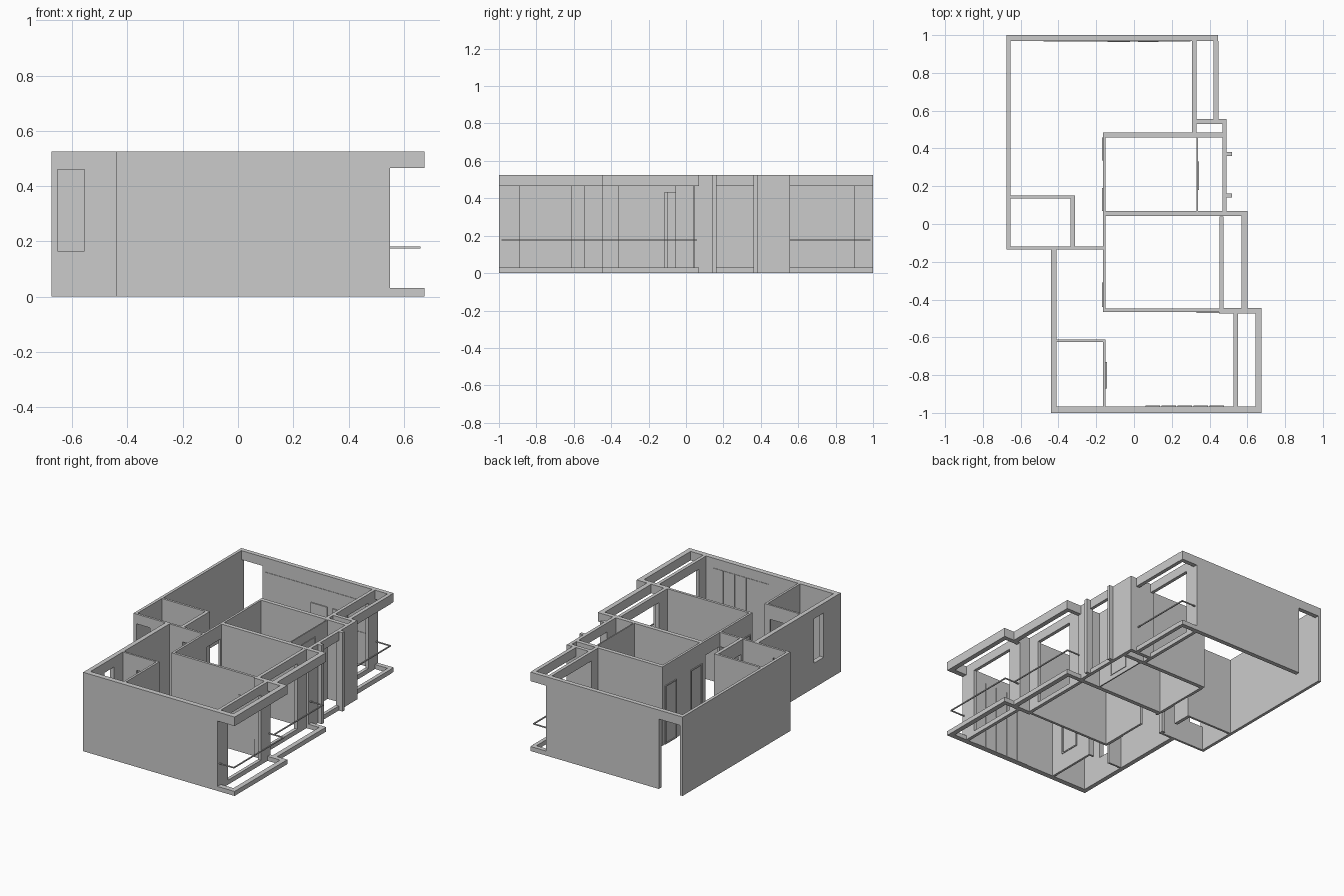
import bpy, bmesh

if "Cube" in bpy.data.objects:
    bpy.data.objects.remove(bpy.data.objects["Cube"])

H, LINTEL, CURB = 0.525, 0.465, 0.03   # wall height, underside of beams, balcony kerb


def build(name, boxes):
    """One object from a list of axis-aligned boxes (x0, x1, y0, y1, z0, z1)."""
    bm = bmesh.new()
    for x0, x1, y0, y1, z0, z1 in boxes:
        v = bmesh.ops.create_cube(bm, size=1)['verts']
        bmesh.ops.scale(bm, vec=(x1 - x0, y1 - y0, z1 - z0), verts=v)
        bmesh.ops.translate(bm, vec=((x0 + x1) / 2, (y0 + y1) / 2, (z0 + z1) / 2), verts=v)
    me = bpy.data.meshes.new(name)
    bm.to_mesh(me)
    bm.free()
    ob = bpy.data.objects.new(name, me)
    bpy.context.collection.objects.link(ob)
    return ob


def wall(name, x0, x1, y0, y1, *openings):
    """Straight wall; each opening is (start, end, z0, z1) along its long axis."""
    along_x = (x1 - x0) > (y1 - y0)
    start, end = (x0, x1) if along_x else (y0, y1)
    boxes = []

    def piece(a, b, z0, z1):
        if b - a > 1e-4 and z1 - z0 > 1e-4:
            boxes.append((a, b, y0, y1, z0, z1) if along_x else (x0, x1, a, b, z0, z1))

    for a, b, z0, z1 in sorted(openings):
        piece(start, a, 0, H)
        piece(a, b, 0, z0)
        piece(a, b, z1, H)
        start = b
    piece(start, end, 0, H)
    return build(name, boxes)


def frame(name, x0, x1, y0, y1, z0=0.115, z1=0.38, w=0.008):
    """Thin rectangular frame on a wall that runs along y."""
    build(name, [(x0, x1, y0, y0 + w, z0, z1), (x0, x1, y1 - w, y1, z0, z1),
                 (x0, x1, y0 + w, y1 - w, z0, z0 + w), (x0, x1, y0 + w, y1 - w, z1 - w, z1)])


# Outer walls
wall("left_wall_rear", -0.675, -0.655, -0.135, 0.97)
wall("back_wall", -0.675, 0.445, 0.97, 1.0,
     (-0.655, -0.50, 0, LINTEL), (0.33, 0.445, CURB, LINTEL))
wall("left_wall_front", -0.44, -0.41, -0.965, -0.135, (-0.82, -0.72, 0.165, 0.46))
wall("front_wall", -0.44, 0.675, -1.0, -0.965, (0.55, 0.675, CURB, LINTEL))
wall("step_wall", -0.655, -0.15, -0.135, -0.12,
     (-0.654, -0.555, 0.165, 0.46), (-0.315, -0.165, 0, 0.43))

# Glazed walls onto the balconies
wall("living_window_wall", 0.308, 0.33, 0.485, 0.97, (0.555, 0.90, CURB, LINTEL))
wall("middle_window_wall", 0.452, 0.475, -0.445, 0.04, (-0.36, -0.055, CURB, LINTEL))
wall("bedroom_window_wall", 0.528, 0.55, -0.965, -0.475, (-0.89, -0.545, CURB, LINTEL))
wall("closet_window_wall", 0.468, 0.49, 0.07, 0.53, (0.16, 0.36, CURB, LINTEL))

# Partition walls
wall("shaft_wall", 0.308, 0.49, 0.53, 0.555)
wall("rear_partition", -0.165, 0.468, 0.458, 0.485)
wall("middle_partition", -0.15, 0.60, 0.042, 0.07, (0.49, 0.60, CURB, LINTEL))
wall("front_partition", -0.165, 0.452, -0.465, -0.448)
wall("balcony_partition", 0.45, 0.675, -0.475, -0.445, (0.55, 0.675, CURB, LINTEL))
wall("corridor_wall", -0.165, -0.15, -0.448, 0.458, (-0.115, 0.03, 0, 0.43))
wall("closet_partition", 0.332, 0.34, 0.07, 0.458)
wall("small_bath_back", -0.655, -0.312, 0.135, 0.15)
wall("small_bath_side", -0.335, -0.312, -0.12, 0.135, (-0.10, 0.02, 0, 0.43))
wall("front_bath_back", -0.41, -0.15, -0.625, -0.612, (-0.31, -0.19, 0, 0.43))
wall("front_bath_side", -0.165, -0.15, -0.965, -0.625)

# Balcony edges: a kerb below and a beam above
for name, x0, x1, y0, y1 in (("rear", 0.422, 0.447, 0.555, 0.97),
                             ("middle", 0.568, 0.60, -0.445, 0.042),
                             ("front", 0.642, 0.675, -0.965, -0.475)):
    wall(name + "_balcony_edge", x0, x1, y0, y1, (y0, y1, CURB, LINTEL))

# Balcony railings
r, z = 0.0035, 0.177
build("rear_railing", [(0.43, 0.437, 0.555, 0.985, z - r, z + r),
                       (0.33, 0.437, 0.98, 0.987, z - r, z + r)])
build("middle_railing", [(0.582, 0.589, -0.46, 0.055, z - r, z + r),
                         (0.49, 0.589, 0.052, 0.059, z - r, z + r)])
build("front_railing", [(0.654, 0.661, -0.985, -0.46, z - r, z + r),
                        (0.55, 0.661, -0.987, -0.98, z - r, z + r),
                        (0.55, 0.661, -0.463, -0.456, z - r, z + r)])

# Facade fins beside the closet window
for i, y in enumerate((0.14, 0.36)):
    build(f"facade_fin_{i}", [(0.49, 0.518, y, y + 0.022, 0, H)])

# Wall frames
for i, (a, b) in enumerate(((0.335, 0.458), (0.07, 0.19), (-0.44, -0.31))):
    frame(f"corridor_frame_{i}", -0.17, -0.165, a, b, 0.0, 0.39)
frame("bedroom_frame", -0.15, -0.144, -0.87, -0.73)
frame("closet_frame", 0.34, 0.344, 0.18, 0.33, CURB, LINTEL)

# Shallow panels on room walls
build("kitchen_panels", [(-0.48, 0.30, 0.967, 0.97, 0.10, 0.22),
                         (-0.48, 0.30, 0.967, 0.97, 0.33, 0.43),
                         (-0.14, -0.02, 0.963, 0.97, 0.10, 0.32),
                         (0.02, 0.13, 0.963, 0.97, 0.22, 0.32)])
build("wardrobe_panels", [(0.06 + i * 0.085, 0.137 + i * 0.085, -0.965, -0.962, 0, 0.46)
                          for i in range(5)])
build("bedroom_panel", [(0.33, 0.46, -0.471, -0.465, 0.115, 0.38)])
